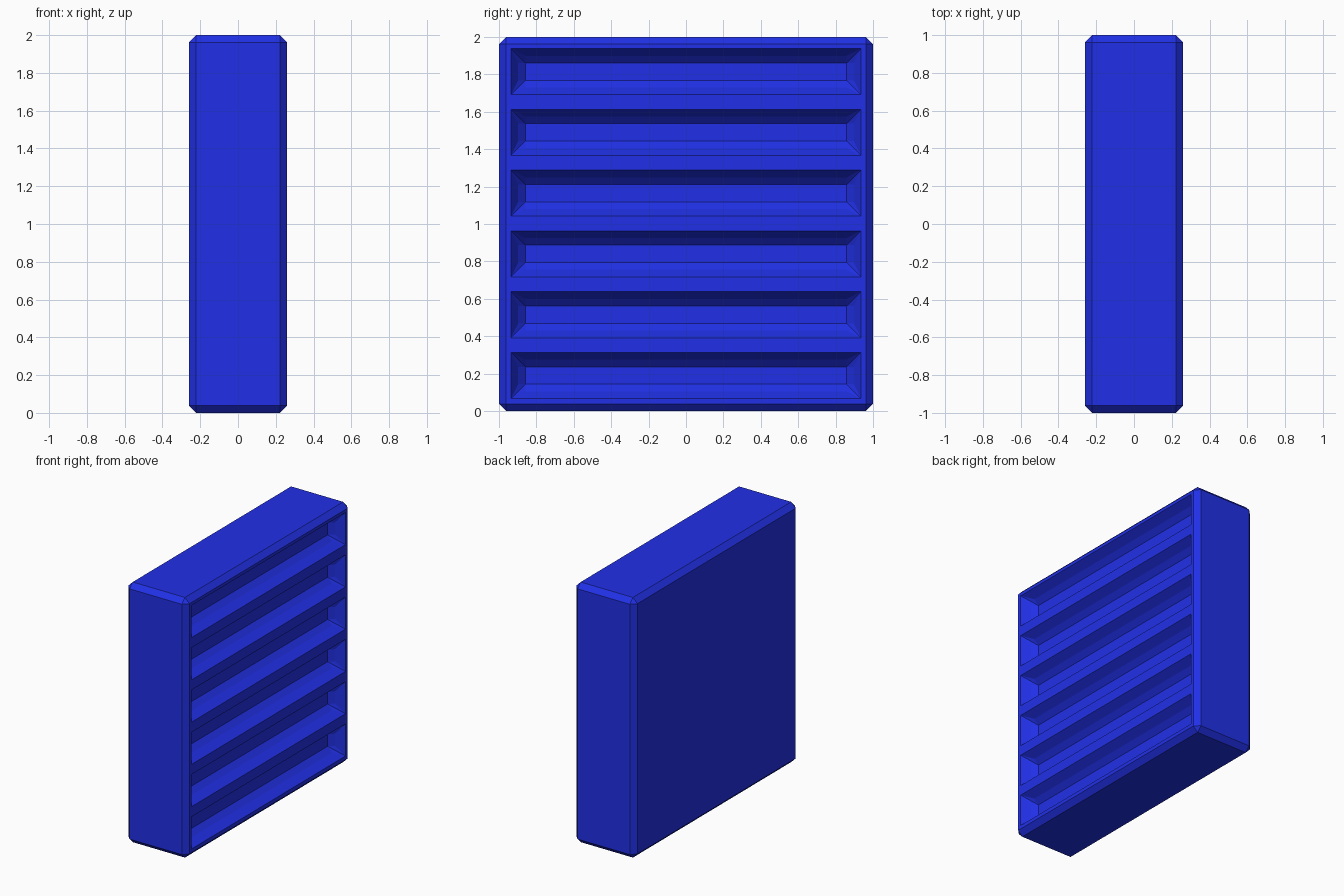
import bpy, bmesh

if "Cube" in bpy.data.objects:
    bpy.data.objects.remove(bpy.data.objects["Cube"])

HX, B = 0.26, 0.038          # half thickness, chamfer size
DEPTH = 0.10                 # slot depth
HY, HZ = 0.935, 0.1225       # slot opening half sizes
PITCH, FIRST = 0.325, 0.19   # slot spacing, lowest slot centre

blue = bpy.data.materials.new("blue")
blue.diffuse_color = (0.015, 0.03, 0.8, 1)
blue.use_nodes = True
blue.node_tree.nodes["Principled BSDF"].inputs["Base Color"].default_value = blue.diffuse_color


def to_object(bm, name):
    bmesh.ops.recalc_face_normals(bm, faces=bm.faces[:])
    mesh = bpy.data.meshes.new(name)
    bm.to_mesh(mesh)
    bm.free()
    ob = bpy.data.objects.new(name, mesh)
    bpy.context.collection.objects.link(ob)
    return ob


# Chamfered slab
bm = bmesh.new()
bmesh.ops.create_cube(bm, size=1)
for v in bm.verts:
    v.co = (v.co.x * 2 * HX, v.co.y * 2, v.co.z * 2 + 1)
bmesh.ops.bevel(bm, geom=bm.edges[:], offset=B, segments=1, affect='EDGES')
panel = to_object(bm, "slotted_panel")
panel.data.materials.append(blue)


# Slot cutters: flared rim, straight walls, chamfered floor and corners
def rect(x, y, z):
    return [(x, sy * y, sz * z) for sy in (-1, 1) for sz in (-1, 1)]


def chamfered_rect(x, y, z):
    return rect(x, y, z - B) + rect(x, y - B, z)


e = 0.002
wy, wz = HY - B, HZ - B
slot = (rect(HX + e, HY + e, HZ + e)
        + chamfered_rect(HX - B, wy, wz)
        + chamfered_rect(HX - DEPTH + B, wy, wz)
        + rect(HX - DEPTH, wy - B, wz - B))
bm = bmesh.new()
for i in range(6):
    verts = [bm.verts.new((x, y, z + FIRST + i * PITCH)) for x, y, z in slot]
    bmesh.ops.convex_hull(bm, input=verts)
bmesh.ops.dissolve_limit(bm, angle_limit=0.01, verts=bm.verts[:], edges=bm.edges[:])
cutter = to_object(bm, "slot_cutter")
cutter.data.materials.append(blue)
cutter.hide_render = True

# Carve the slots into the right side
mod = panel.modifiers.new("slots", 'BOOLEAN')
mod.operation = 'DIFFERENCE'
mod.solver = 'EXACT'
mod.object = cutter
bpy.context.view_layer.objects.active = panel
bpy.ops.object.modifier_apply(modifier=mod.name)
bpy.data.objects.remove(cutter)
